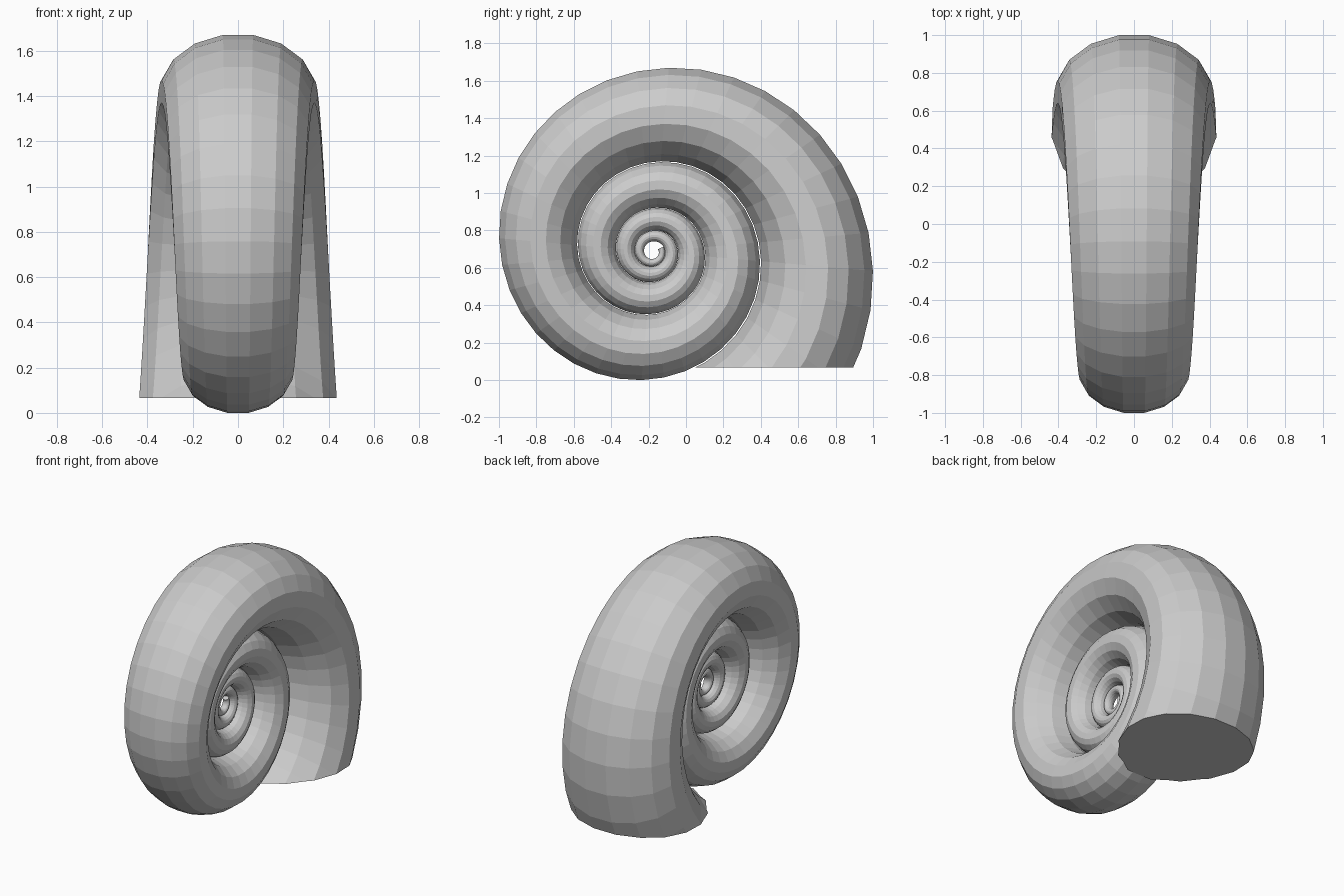
import bpy, bmesh
from math import sin, cos, pi, exp, radians

if "Cube" in bpy.data.objects:
    bpy.data.objects.remove(bpy.data.objects["Cube"])

CY, CZ = -0.18, 0.69      # spiral centre
SIDES, STEP = 16, 10      # section sides, degrees between rings
START, END = -1465, 85    # clockwise sweep in degrees
R0, GROWTH = 1.17, 0.1145 # outer radius at 0 degrees, growth per radian

bm = bmesh.new()

# Elliptical sections growing along a logarithmic spiral
rings = []
for deg in range(START, END + 1, STEP):
    t = radians(deg)
    R = R0 * exp(GROWTH * t)
    ring = []
    for k in range(SIDES):
        a = 2 * pi * (k + 0.5) / SIDES
        r = R * (0.746 + 0.259 * cos(a))
        ring.append(bm.verts.new((0.348 * R * sin(a), CY + r * cos(t), CZ - r * sin(t))))
    rings.append(ring)

# Skin the sections and close the inner tip
mouth = []
for i in range(len(rings) - 1):
    a, b = rings[i], rings[i + 1]
    for k in range(SIDES):
        n = (k + 1) % SIDES
        f = bm.faces.new((a[k], a[n], b[n], b[k]))
        if i >= len(rings) - 18:
            mouth.append(f)
bm.faces.new(rings[0])

# Cut the mouth flat, on the last half turn only
geom = set(mouth)
for f in mouth:
    geom.update(f.edges)
    geom.update(f.verts)
cut = bmesh.ops.bisect_plane(bm, geom=list(geom), plane_co=(0, 0, 0.07),
                             plane_no=(0, 0, 1), clear_inner=True)
rim = [e for e in cut["geom_cut"] if isinstance(e, bmesh.types.BMEdge)]
bmesh.ops.edgeloop_fill(bm, edges=rim)
bmesh.ops.recalc_face_normals(bm, faces=bm.faces)

# Centre front to back and rest on the ground
ys = [v.co.y for v in bm.verts]
zs = [v.co.z for v in bm.verts]
bmesh.ops.translate(bm, verts=bm.verts, vec=(0, -(min(ys) + max(ys)) / 2, -min(zs)))

mesh = bpy.data.meshes.new("spiral_shell")
bm.to_mesh(mesh)
bm.free()
bpy.context.collection.objects.link(bpy.data.objects.new("spiral_shell", mesh))
